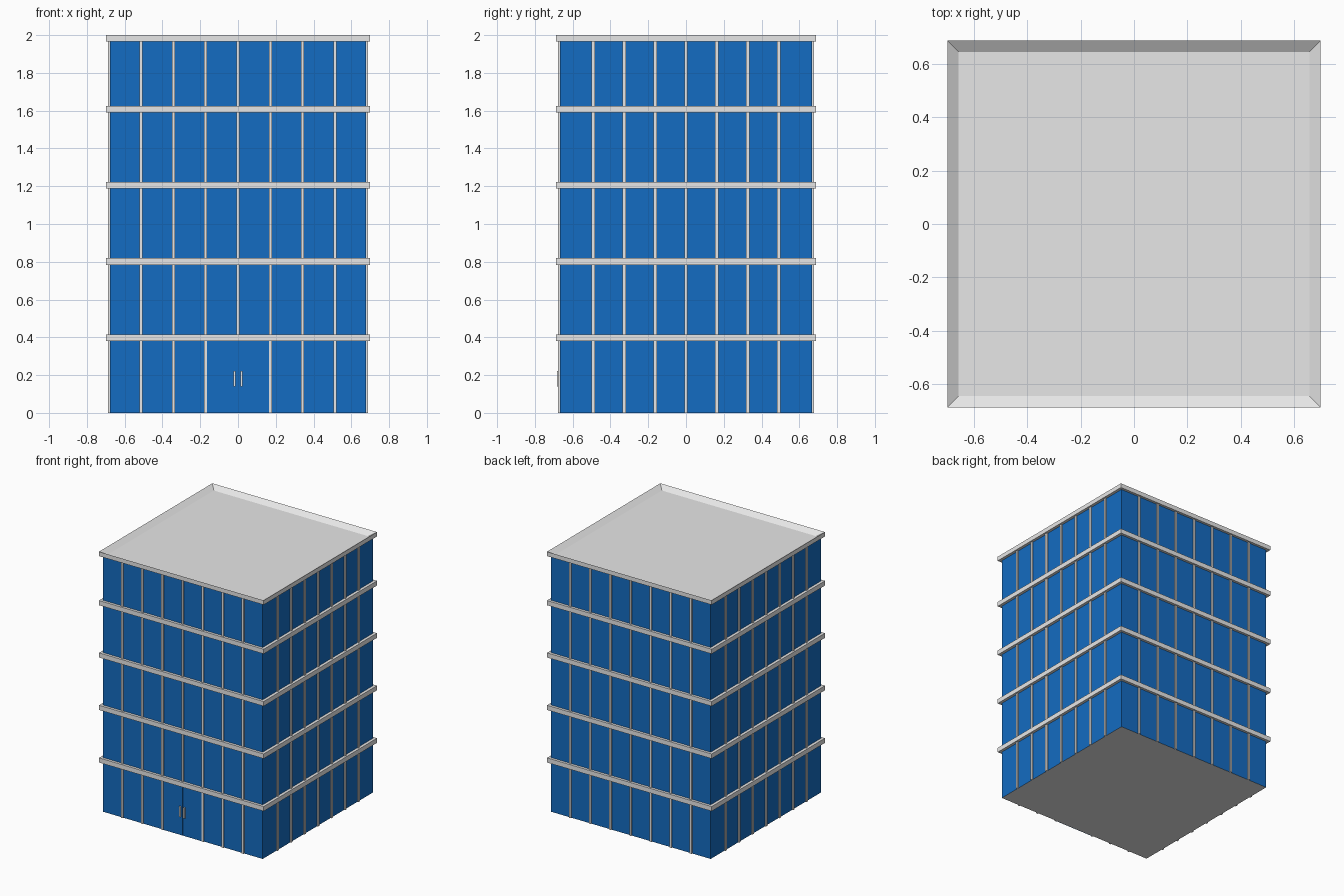
import bpy, bmesh
from mathutils import Matrix

if "Cube" in bpy.data.objects:
    bpy.data.objects.remove(bpy.data.objects["Cube"])


def material(name, color):
    m = bpy.data.materials.new(name)
    m.diffuse_color = (*color, 1)
    m.use_nodes = True
    m.node_tree.nodes["Principled BSDF"].inputs["Base Color"].default_value = m.diffuse_color
    return m


GREY = material("concrete grey", (0.8, 0.8, 0.8))
BLUE = material("glass blue", (0.007, 0.15, 0.54))

HX, HY = 0.678, 0.668      # half size of the glass body
SX, SY = 0.70, 0.688       # half size of the floor slabs
TOP, RIM = 2.0, 1.966      # parapet top and underside


def add_box(bm, x0, x1, y0, y1, z0, z1):
    mat = Matrix.Translation(((x0 + x1) / 2, (y0 + y1) / 2, (z0 + z1) / 2))
    mat = mat @ Matrix.Diagonal((x1 - x0, y1 - y0, z1 - z0, 1))
    return bmesh.ops.create_cube(bm, size=1, matrix=mat)["verts"]


def finish(name, bm, *mats):
    me = bpy.data.meshes.new(name)
    bm.normal_update()
    bm.to_mesh(me)
    bm.free()
    for m in mats:
        me.materials.append(m)
    ob = bpy.data.objects.new(name, me)
    bpy.context.collection.objects.link(ob)
    return ob


# Glass body, with a grey underside
bm = bmesh.new()
add_box(bm, -HX, HX, -HY, HY, 0, 1.97)
bm.normal_update()
for f in bm.faces:
    f.material_index = 1 if f.normal.z < -0.5 else 0
finish("glass_body", bm, BLUE, GREY)

# Floor slabs
for i, z in enumerate((0.398, 0.802, 1.205, 1.607)):
    bm = bmesh.new()
    add_box(bm, -SX, SX, -SY, SY, z - 0.018, z + 0.018)
    finish(f"floor_slab_{i + 1}", bm, GREY)

# Roof slab with a raised rim: inset the top face and push it down
bm = bmesh.new()
add_box(bm, -SX, SX, -SY, SY, RIM, TOP)
bm.normal_update()
top = [f for f in bm.faces if f.normal.z > 0.5]
bmesh.ops.inset_region(bm, faces=top, thickness=0.06)
bmesh.ops.translate(bm, verts=top[0].verts, vec=(0, 0, -0.028))
finish("roof_parapet", bm, GREY)

# Vertical mullions, seven on each side; the front centre one stops above the doors
OUT, IN = 0.009, 0.01
bm_fb, bm_lr = bmesh.new(), bmesh.new()
for i in range(-3, 4):
    x, y = i * 0.171, i * 0.1635
    for s in (-1, 1):
        z0 = 0.40 if (i == 0 and s == -1) else 0
        ya, yb = sorted((s * (HY - IN), s * (HY + OUT)))
        add_box(bm_fb, x - 0.008, x + 0.008, ya, yb, z0, RIM)
        xa, xb = sorted((s * (HX - IN), s * (HX + OUT)))
        add_box(bm_lr, xa, xb, y - 0.009, y + 0.009, 0, RIM)
finish("front_back_mullions", bm_fb, GREY)
finish("side_mullions", bm_lr, GREY)

# Double door leaves with a narrow seam, and their handles
for name, s in (("left", -1), ("right", 1)):
    bm = bmesh.new()
    xa, xb = sorted((s * 0.0015, s * 0.163))
    add_box(bm, xa, xb, -HY - 0.004, -HY + 0.002, 0, 0.38)
    finish(f"{name}_door", bm, BLUE)
    bm = bmesh.new()
    add_box(bm, s * 0.018 - 0.006, s * 0.018 + 0.006, -HY - 0.014, -HY, 0.14, 0.222)
    finish(f"{name}_door_handle", bm, GREY)
